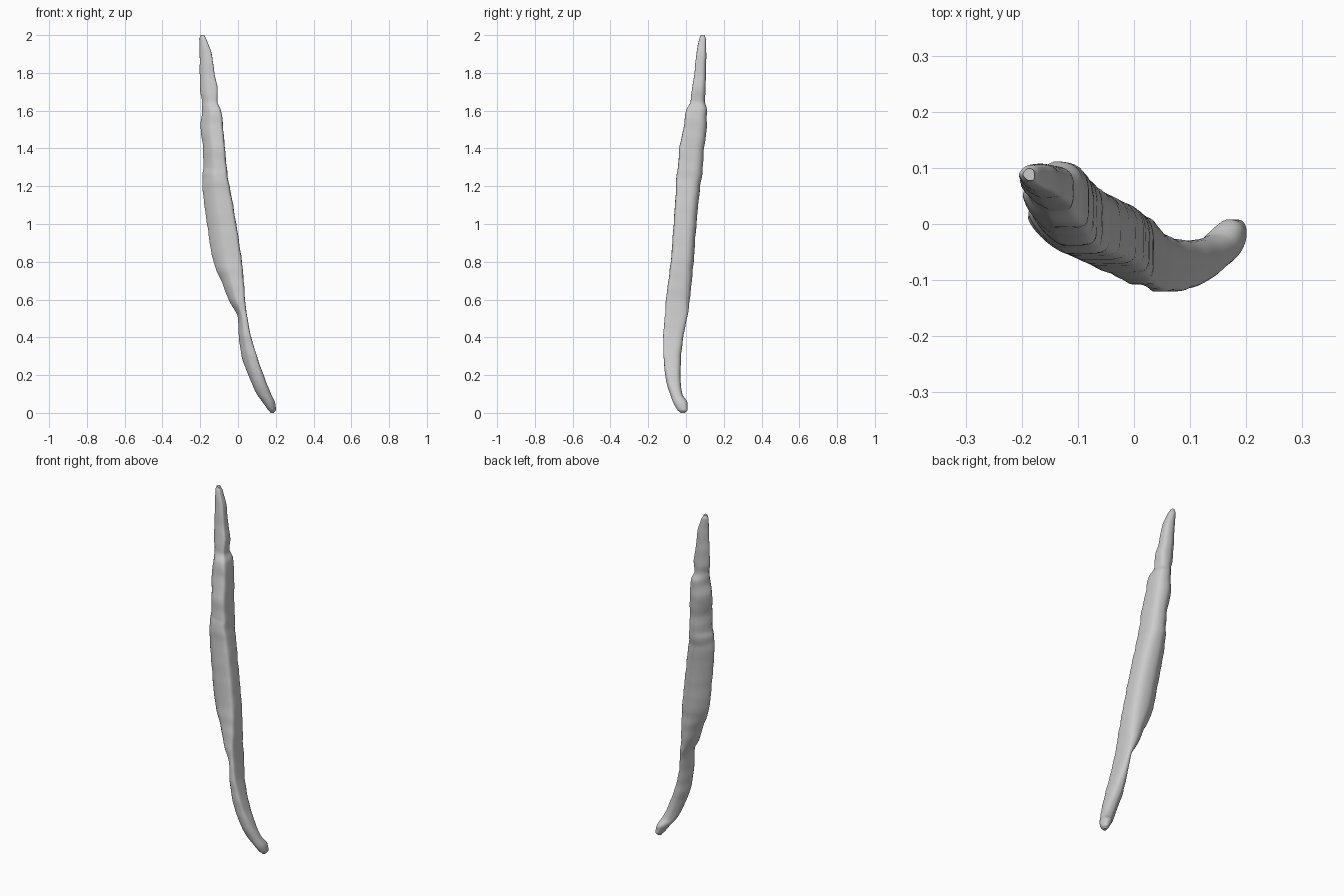
import bpy
import bmesh
import math

default_cube = bpy.data.objects.get("Cube")
if default_cube:
    bpy.data.objects.remove(default_cube, do_unlink=True)

SIDES = 32
STEPS = 6

# Sections along the body: height, x min, x max, y min, y max
SECTIONS = [
    (0.00, 0.172, 0.19, -0.03, -0.005),
    (0.015, 0.16, 0.20, -0.045, 0.008),
    (0.05, 0.135, 0.197, -0.065, 0.008),
    (0.10, 0.10, 0.175, -0.085, -0.02),
    (0.20, 0.055, 0.135, -0.11, -0.03),
    (0.30, 0.02, 0.10, -0.118, -0.026),
    (0.40, 0.005, 0.07, -0.12, -0.015),
    (0.50, 0.0, 0.05, -0.112, 0.005),
    (0.60, -0.05, 0.037, -0.105, 0.02),
    (0.70, -0.088, 0.03, -0.093, 0.03),
    (0.80, -0.13, 0.02, -0.08, 0.04),
    (1.00, -0.163, -0.01, -0.065, 0.055),
    (1.20, -0.187, -0.045, -0.052, 0.075),
    (1.26, -0.188, -0.057, -0.05, 0.085),
    (1.30, -0.182, -0.06, -0.042, 0.088),
    (1.40, -0.185, -0.07, -0.035, 0.095),
    (1.52, -0.198, -0.08, -0.01, 0.11),
    (1.60, -0.19, -0.09, 0.0, 0.11),
    (1.65, -0.19, -0.11, 0.025, 0.10),
    (1.70, -0.20, -0.108, 0.03, 0.103),
    (1.80, -0.202, -0.125, 0.045, 0.105),
    (1.90, -0.203, -0.14, 0.055, 0.107),
    (1.98, -0.205, -0.168, 0.07, 0.105),
    (2.00, -0.198, -0.178, 0.078, 0.099),
]

# Corner shape per quadrant, at the foot and on the body: small is square, large is cut off
CORNERS = {
    (True, True): (0.7, 0.75),
    (False, True): (1.5, 1.35),
    (False, False): (0.8, 1.45),
    (True, False): (1.3, 0.3),
}


def outline_point(a, z):
    """Point of the unit outline at an angle, from -1 to 1 on both axes."""
    c, s = math.cos(a), math.sin(a)
    foot, body = CORNERS[(c > 0, s > 0)]
    power = foot + (body - foot) * min(z / 0.3, 1)
    return (math.copysign(abs(c) ** power, c), math.copysign(abs(s) ** power, s))


def slope(k, c):
    """Tangent of one section value against height, flat at local extremes."""
    if k == 0 or k == len(SECTIONS) - 1:
        return 0.0
    p, q, r = SECTIONS[k - 1], SECTIONS[k], SECTIONS[k + 1]
    d, e = (q[c] - p[c]) / (q[0] - p[0]), (r[c] - q[c]) / (r[0] - q[0])
    return 2 * d * e / (d + e) if d * e > 0 else 0.0


def blend(k, t):
    """Section between station k and the next one."""
    a, b = SECTIONS[k], SECTIONS[k + 1]
    h = b[0] - a[0]
    s = t * t * (3 - 2 * t)
    values = [a[0] + t * h]
    for c in range(1, 5):
        bend = h * t * (1 - t) * ((1 - t) * slope(k, c) - t * slope(k + 1, c))
        values.append(a[c] + (b[c] - a[c]) * s + bend)
    return values


# Body: loft of rings with faint wrinkles
bm = bmesh.new()
rings = [blend(k, j / STEPS) for k in range(len(SECTIONS) - 1) for j in range(STEPS)]
rings.append(SECTIONS[-1])

loops = []
for z, x0, x1, y0, y1 in rings:
    loop = []
    for i in range(SIDES):
        a = math.tau * (i + 0.5) / SIDES
        px, py = outline_point(a, z)
        wrinkle = 1.01 + 0.015 * math.sin(z * 70 + 2 * math.sin(a)) + 0.01 * math.sin(z * 41 - a)
        x = (x0 + x1 + (x1 - x0) * px * wrinkle) / 2
        y = (y0 + y1 + (y1 - y0) * py * wrinkle) / 2
        loop.append(bm.verts.new((x, y, z)))
    loops.append(loop)

for low, high in zip(loops, loops[1:]):
    for i in range(SIDES):
        n = (i + 1) % SIDES
        bm.faces.new((low[i], low[n], high[n], high[i]))
bm.faces.new(list(reversed(loops[0])))
bm.faces.new(loops[-1])
bmesh.ops.recalc_face_normals(bm, faces=bm.faces)

mesh = bpy.data.meshes.new("wrinkled_body")
bm.to_mesh(mesh)
bm.free()
body = bpy.data.objects.new("wrinkled_body", mesh)
bpy.context.collection.objects.link(body)

# Single plain grey
grey = bpy.data.materials.new("light_grey")
grey.use_nodes = True
colour = (0.6, 0.6, 0.6, 1)
grey.diffuse_color = colour
grey.node_tree.nodes["Principled BSDF"].inputs["Base Color"].default_value = colour
mesh.materials.append(grey)

bpy.ops.object.select_all(action="DESELECT")
body.select_set(True)
bpy.context.view_layer.objects.active = body
bpy.ops.object.shade_smooth_by_angle(angle=math.radians(50))
